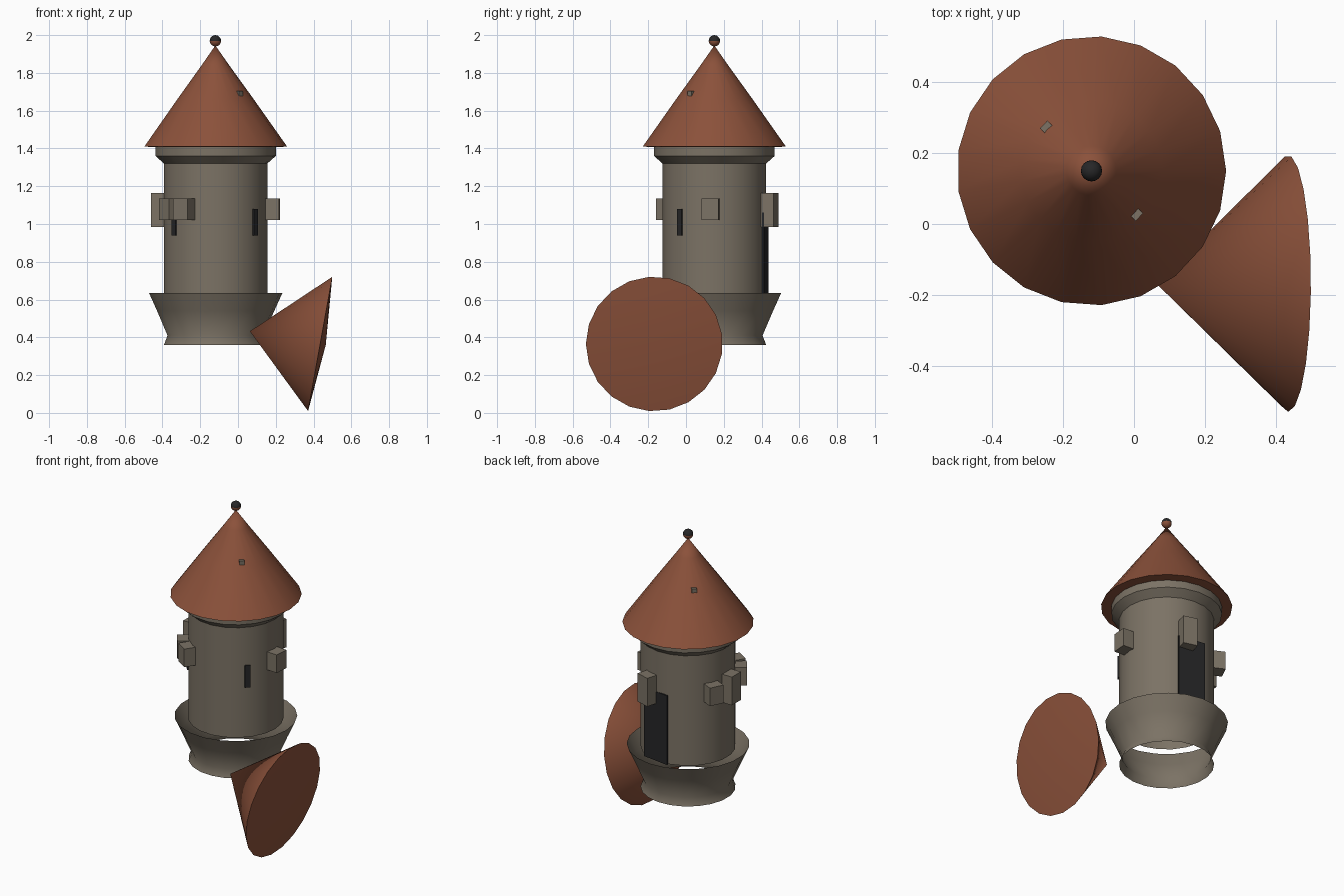
import bpy, bmesh
from math import cos, sin, pi, radians
from mathutils import Vector, Matrix

cube = bpy.data.objects.get("Cube")
if cube:
    bpy.data.objects.remove(cube, do_unlink=True)

SIDES = 21
AXIS = Vector((-0.12, 0.15, 0))  # centre line of the tower


def material(name, color):
    m = bpy.data.materials.new(name)
    m.use_nodes = True
    m.diffuse_color = (*color, 1)
    m.node_tree.nodes["Principled BSDF"].inputs["Base Color"].default_value = (*color, 1)
    return m


stone = material("stone", (0.2, 0.17, 0.13))
tile = material("roof_tile", (0.26, 0.083, 0.043))
dark = material("dark", (0.02, 0.02, 0.021))


def finish(name, bm, mats, smooth=None):
    bmesh.ops.recalc_face_normals(bm, faces=bm.faces)
    mesh = bpy.data.meshes.new(name)
    bm.to_mesh(mesh)
    bm.free()
    obj = bpy.data.objects.new(name, mesh)
    bpy.context.collection.objects.link(obj)
    for m in mats:
        mesh.materials.append(m)
    if smooth:
        bpy.ops.object.select_all(action="DESELECT")
        obj.select_set(True)
        bpy.context.view_layer.objects.active = obj
        bpy.ops.object.shade_smooth_by_angle(angle=radians(smooth))
    return obj


def lathe(name, profile, mat, smooth=40):
    """Revolve (radius, height) points round z; radius 0 makes a tip."""
    bm = bmesh.new()
    rings = []
    for r, z in profile:
        n = SIDES if r else 1
        rings.append([bm.verts.new((r * cos(2 * pi * i / SIDES),
                                    r * sin(2 * pi * i / SIDES), z)) for i in range(n)])
    for a, b in zip(rings, rings[1:]):
        for i in range(SIDES):
            j = (i + 1) % SIDES
            quad = [a[i % len(a)], a[j % len(a)], b[j % len(b)], b[i % len(b)]]
            bm.faces.new(list(dict.fromkeys(quad)))
    obj = finish(name, bm, [mat], smooth)
    obj.location = AXIS
    return obj


def radial_box(name, angle, inner, outer, width, low, high, mat):
    """Box on the tower wall, turned to face outwards at an angle in degrees."""
    bm = bmesh.new()
    bmesh.ops.create_cube(bm, size=1)
    bm.transform(Matrix.Translation(((inner + outer) / 2, 0, (low + high) / 2))
                 @ Matrix.Diagonal((outer - inner, width, high - low, 1)))
    obj = finish(name, bm, [mat])
    obj.location = AXIS
    obj.rotation_euler.z = radians(angle)
    return obj


# Tower shell, top collar and the flared open footing
lathe("tower_wall", [(0.275, 0.62), (0.275, 1.33)], stone)
lathe("top_collar", [(0.275, 1.32), (0.32, 1.36), (0.32, 1.41), (0, 1.41)], stone)
lathe("flared_footing", [(0.275, 0.36), (0.256, 0.41), (0.312, 0.54),
                         (0.33, 0.58), (0.355, 0.635)], stone, 50)

# Main roof with a shallow underside
lathe("main_roof", [(0, 1.945), (0.07, 1.845), (0.2, 1.665), (0.38, 1.41), (0, 1.39)], tile)

# Fallen small roof, tipped on its side
fallen = lathe("fallen_roof", [(0, 0.378), (0.362, 0), (0, -0.03)], tile, 120)
fallen.location = (0.435, -0.168, 0.365)
tip = Vector((0.063, -0.168, 0.432))
fallen.rotation_euler = (tip - fallen.location).to_track_quat("Z", "Y").to_euler()

# Ball finial, dark on its upper half
bm = bmesh.new()
bmesh.ops.create_uvsphere(bm, u_segments=16, v_segments=10, radius=0.03)
for f in bm.faces:
    f.material_index = 1 if f.calc_center_median().z > 0 else 0
ball = finish("finial_ball", bm, [tile, dark], 60)
ball.location = AXIS + Vector((0, 0, 1.97))

# Stone brackets round the wall
for i, a in enumerate((-4, 154, 217, 237)):
    radial_box(f"bracket_{i}", a, 0.25, 0.34, 0.09, 1.02, 1.135, stone)
for i, a in enumerate((74, 180)):
    radial_box(f"tall_bracket_{i}", a, 0.25, 0.34, 0.09, 0.985, 1.165, stone)

# Arrow slits and back door
for i, a in enumerate((-41, 219)):
    radial_box(f"arrow_slit_{i}", a, 0.276, 0.284, 0.032, 0.94, 1.08, dark)
radial_box("back_door", 82, 0.268, 0.277, 0.18, 0.62, 1.06, dark)

# Beam whose ends just show through the roof
radial_box("roof_beam", -44, -0.188, 0.188, 0.03, 1.675, 1.705, stone)
